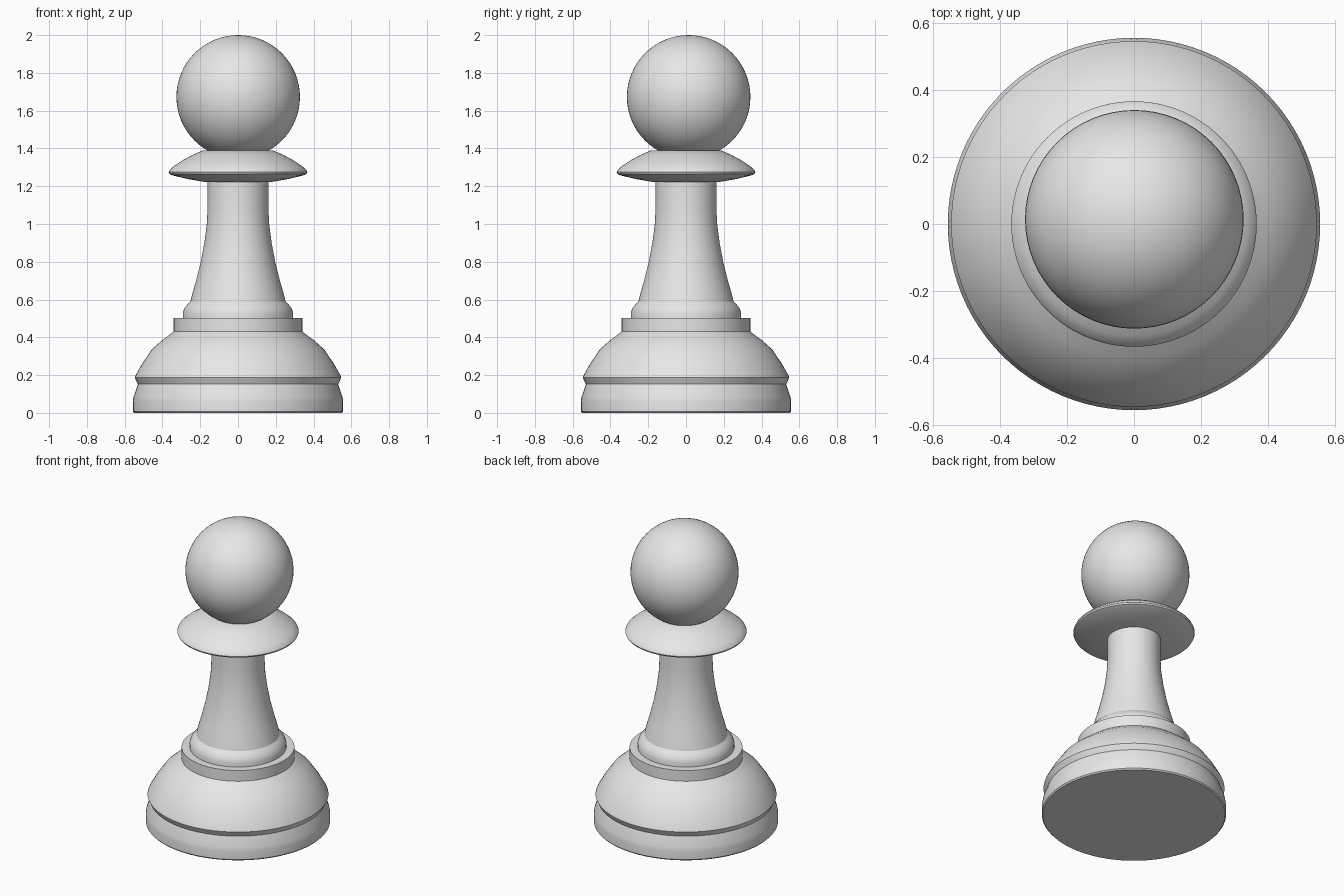
import bpy, bmesh, math
from mathutils import Matrix

if "Cube" in bpy.data.objects:
    bpy.data.objects.remove(bpy.data.objects["Cube"])

grey = bpy.data.materials.new("plain grey")
grey.diffuse_color = (0.8, 0.8, 0.8, 1)
grey.use_nodes = True
grey.node_tree.nodes["Principled BSDF"].inputs["Base Color"].default_value = grey.diffuse_color


def finish(obj, angle=30):
    obj.data.materials.append(grey)
    bpy.ops.object.select_all(action='DESELECT')
    obj.select_set(True)
    bpy.context.view_layer.objects.active = obj
    bpy.ops.object.shade_smooth_by_angle(angle=math.radians(angle))


def lathe(name, profile, sides=96):
    """Spin an (r, z) profile listed bottom to top, closing both ends."""
    bm = bmesh.new()
    rings = []
    for r, z in profile:
        rings.append([bm.verts.new((r * math.cos(2 * math.pi * i / sides),
                                    r * math.sin(2 * math.pi * i / sides), z))
                      for i in range(sides)])
    for a, b in zip(rings, rings[1:]):
        for i in range(sides):
            j = (i + 1) % sides
            bm.faces.new((a[i], a[j], b[j], b[i]))
    bm.faces.new(rings[0][::-1])
    bm.faces.new(rings[-1])
    mesh = bpy.data.meshes.new(name)
    bm.to_mesh(mesh)
    bm.free()
    obj = bpy.data.objects.new(name, mesh)
    bpy.context.collection.objects.link(obj)
    finish(obj)


# Base: foot, groove, dome and stepped disc
lathe("base", [(0.55, 0), (0.557, 0.008), (0.557, 0.06), (0.553, 0.085),
               (0.53, 0.152), (0.547, 0.187), (0.543, 0.198),
               (0.505, 0.265), (0.455, 0.338), (0.40, 0.386), (0.341, 0.43),
               (0.341, 0.502)])

# Stem with its rounded foot ring
lathe("stem", [(0.292, 0.49), (0.292, 0.53), (0.284, 0.553), (0.268, 0.574),
               (0.252, 0.59), (0.238, 0.645), (0.222, 0.70), (0.197, 0.80),
               (0.178, 0.90), (0.165, 1.00), (0.161, 1.08), (0.161, 1.26)])

# Collar
lathe("collar", [(0.16, 1.222), (0.18, 1.223), (0.27, 1.239), (0.345, 1.257),
                 (0.363, 1.265), (0.367, 1.274), (0.361, 1.287),
                 (0.335, 1.31), (0.29, 1.339), (0.24, 1.366), (0.185, 1.39)])

# Ball head, sitting slightly towards the back
bm = bmesh.new()
bmesh.ops.create_uvsphere(bm, u_segments=64, v_segments=32, radius=0.327,
                          matrix=Matrix.Translation((0.001, 0.014, 1.673)))
mesh = bpy.data.meshes.new("head")
bm.to_mesh(mesh)
bm.free()
head = bpy.data.objects.new("head", mesh)
bpy.context.collection.objects.link(head)
finish(head)
